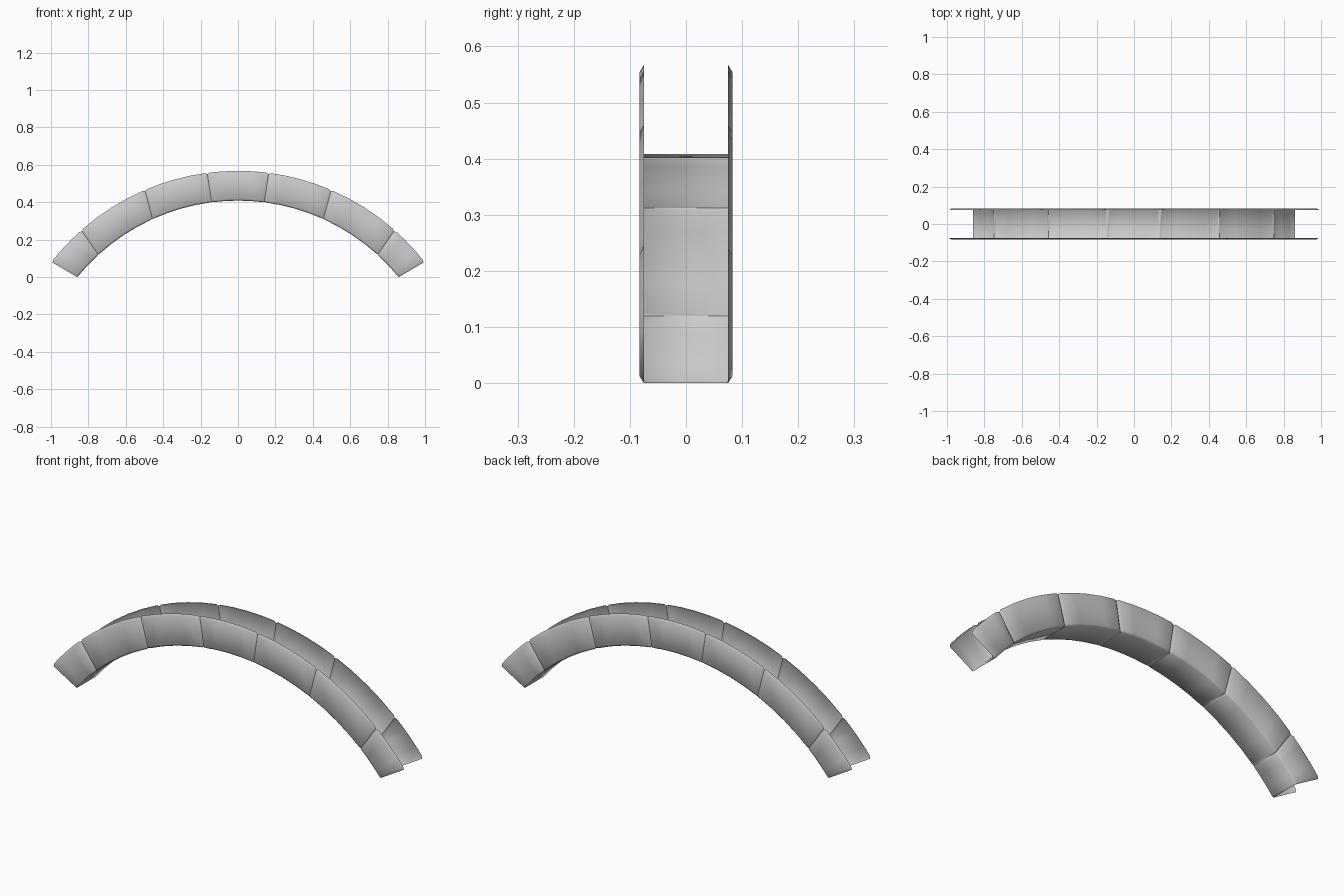
import bpy, bmesh, math

if "Cube" in bpy.data.objects:
    bpy.data.objects.remove(bpy.data.objects["Cube"])

CZ = -0.697               # height of the arc centre
RI, RO = 1.105, 1.264     # soffit and outer radius
Y_IN, Y_OUT = 0.075, 0.083
SEG = 4

# joint angles: (at soffit, at outer edge), left side mirrored to the right
half = [(7.3, 7.5), (24.4, 23.2), (42.5, 41.5), (51.0, 52.1)]
joints = [(-a, -b) for a, b in reversed(half)] + half


def voussoir(name, left, right):
    """Open-topped arch stone: two chamfered faces joined by a soffit."""
    bm = bmesh.new()
    span = math.radians(right[0] - left[0])
    e = 0.011 / (RI * span)
    stations = [(0, True)]
    stations += [(e + (1 - 2 * e) * i / SEG, False) for i in range(SEG + 1)]
    stations += [(1, True)]
    rows = []
    for t, groove in stations:
        y = Y_IN if groove else Y_OUT
        d = 0.007 if groove else 0.0
        ri = RI + (0.002 if groove else 0.0)
        side = [(Y_IN, RO - d), (y, RO - 0.014), (y, RI + 0.009), (Y_IN, ri)]
        profile = [(-a, r) for a, r in side] + side[::-1]
        row = []
        for py, r in profile:
            k = (r - RI) / (RO - RI)
            a0 = left[0] + (left[1] - left[0]) * k
            a1 = right[0] + (right[1] - right[0]) * k
            th = math.radians(a0 + (a1 - a0) * t)
            row.append(bm.verts.new((r * math.sin(th), py, CZ + r * math.cos(th))))
        rows.append(row)
    for p, q in zip(rows, rows[1:]):
        for j in range(len(p) - 1):
            bm.faces.new((p[j], p[j + 1], q[j + 1], q[j]))
    low = min(v.co.z for v in bm.verts)
    me = bpy.data.meshes.new(name)
    bm.to_mesh(me)
    bm.free()
    ob = bpy.data.objects.new(name, me)
    bpy.context.collection.objects.link(ob)
    return ob, low


# Seven stones from left springer over the keystone to right springer
names = ["left_springer", "left_lower_stone", "left_upper_stone", "keystone",
         "right_upper_stone", "right_lower_stone", "right_springer"]
made = [voussoir(n, joints[i], joints[i + 1]) for i, n in enumerate(names)]

# Stand the arch on the ground and smooth it
floor = min(low for _, low in made)
for ob, _ in made:
    for v in ob.data.vertices:
        v.co.z -= floor
    ob.select_set(True)
bpy.context.view_layer.objects.active = made[0][0]
bpy.ops.object.shade_smooth_by_angle(angle=math.radians(60))
